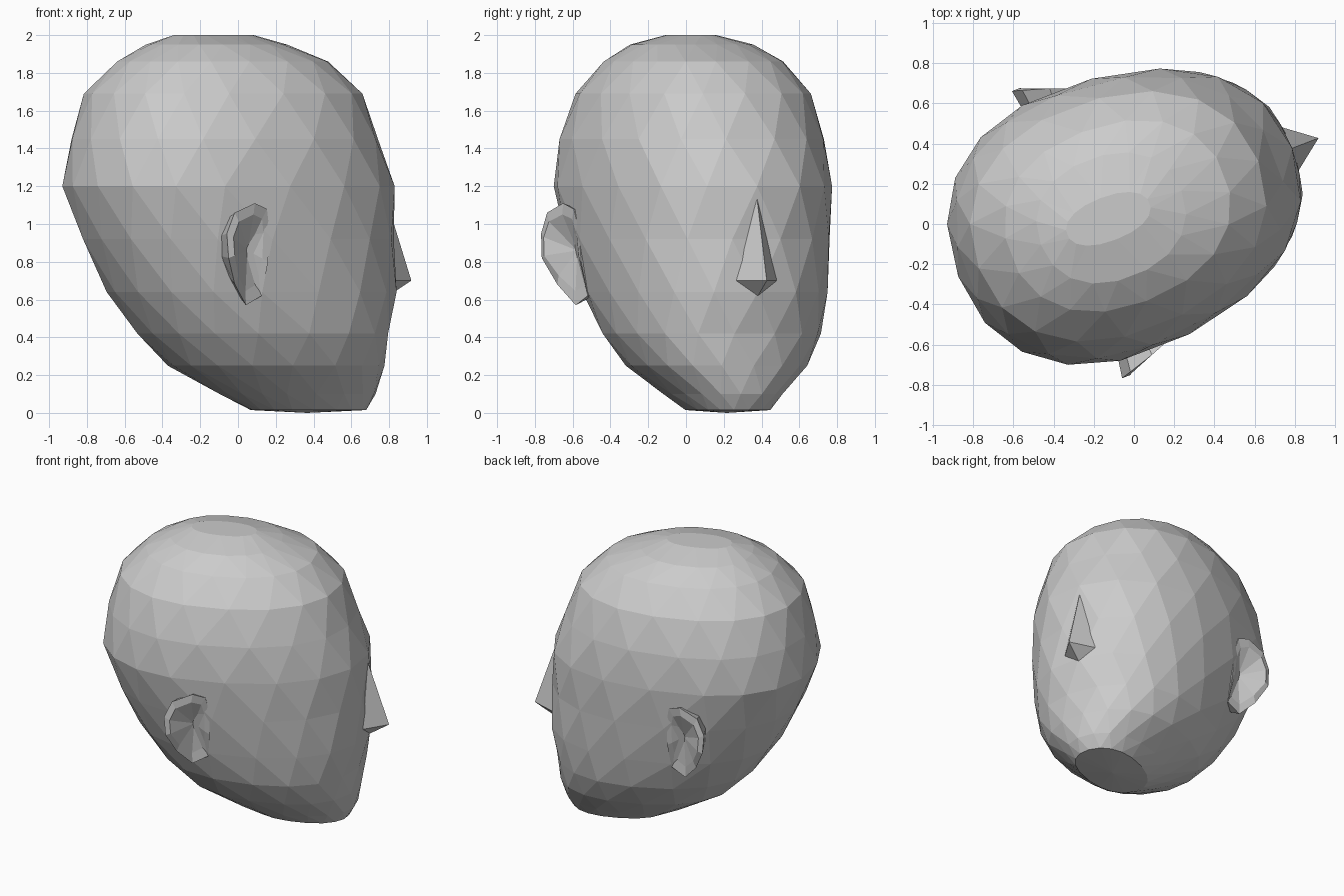
import bpy, bmesh, math
from mathutils import Matrix

if "Cube" in bpy.data.objects:
    bpy.data.objects.remove(bpy.data.objects["Cube"])

# The head looks along local +x, then is turned 21 degrees
PLACE = Matrix.Rotation(math.radians(21), 4, 'Z') @ Matrix.Translation((0, 0.07, 0))
SEG = 18


def finish(bm, name):
    bmesh.ops.recalc_face_normals(bm, faces=bm.faces)
    bm.transform(PLACE)
    me = bpy.data.meshes.new(name)
    bm.to_mesh(me)
    bm.free()
    ob = bpy.data.objects.new(name, me)
    bpy.context.collection.objects.link(ob)
    return ob


def bridge(bm, a, b):
    n = len(a)
    for i in range(n):
        bm.faces.new((a[i], a[(i + 1) % n], b[(i + 1) % n], b[i]))


def fan(bm, ring, co):
    c = bm.verts.new(co)
    for i in range(len(ring)):
        bm.faces.new((ring[i], ring[(i + 1) % len(ring)], c))


# Head: horizontal slices (z, back, front, half width, where widest)
SLICES = [
    (0.015, 0.11, 0.74, 0.20, 0.45), (0.10, -0.06, 0.79, 0.29, 0.36),
    (0.25, -0.34, 0.82, 0.45, 0.30), (0.42, -0.51, 0.84, 0.55, 0.22),
    (0.64, -0.67, 0.88, 0.61, 0.09), (0.92, -0.81, 0.87, 0.66, -0.03),
    (1.20, -0.91, 0.87, 0.69, -0.15), (1.45, -0.87, 0.78, 0.665, -0.13),
    (1.69, -0.80, 0.69, 0.585, -0.10), (1.86, -0.63, 0.51, 0.45, -0.08),
    (1.95, -0.47, 0.28, 0.31, -0.10), (2.0, -0.33, 0.11, 0.11, -0.11)]


def spow(x, e):
    return math.copysign(abs(x) ** e, x)


def slice_ring(bm, k, z, back, front, w, c):
    ring = []
    for i in range(SEG):
        t = 2 * math.pi * (i + 0.5 * (k % 2)) / SEG
        cu, sv = spow(math.cos(t), 0.9), spow(math.sin(t), 0.9)
        reach = front - c if cu > 0 else c - back
        ring.append(bm.verts.new((c + reach * cu, w * sv, z)))
    return ring


bm = bmesh.new()
rings = [slice_ring(bm, k, *s) for k, s in enumerate(SLICES)]
for k in range(len(rings) - 1):
    # staggered rings joined by triangles
    a, b = (rings[k], rings[k + 1]) if k % 2 == 0 else (rings[k + 1], rings[k])
    for i in range(SEG):
        j = (i + 1) % SEG
        bm.faces.new((a[i], a[j], b[i]))
        bm.faces.new((a[j], b[j], b[i]))
fan(bm, rings[0], (0.42, 0, 0))
bm.faces.new(rings[-1])
finish(bm, "head")

# Nose: tall wedge with a pointed tip
bm = bmesh.new()
top, left, right, tip, under, inner = [bm.verts.new(p) for p in (
    (0.865, 0, 1.14), (0.86, 0.115, 0.70), (0.86, -0.115, 0.70),
    (1.01, 0, 0.70), (0.88, 0, 0.62), (0.75, 0, 0.75))]
for f in ((top, left, tip), (top, tip, right), (left, under, tip), (tip, under, right),
          (top, inner, left), (top, right, inner), (left, inner, under), (under, inner, right)):
    bm.faces.new(f)
finish(bm, "nose")

# Ears: rim (forward, outward, z), sloped rim band and a hollow centre
RIM = [(-0.07, 0.68, 1.08), (-0.15, 0.71, 1.11), (-0.28, 0.75, 1.06),
       (-0.33, 0.765, 0.95), (-0.32, 0.765, 0.82), (-0.26, 0.70, 0.68),
       (-0.17, 0.63, 0.57), (-0.07, 0.60, 0.62), (-0.05, 0.645, 0.80), (-0.05, 0.66, 0.98)]


def make_ear(side, name):
    bm = bmesh.new()

    def ring(scale, depth, limit=9):
        return [bm.verts.new((-0.18 + (u + 0.18) * scale,
                              side * min(o - depth, limit),
                              0.87 + (z - 0.87) * scale)) for u, o, z in RIM]
    rim, lip, base = ring(1, 0), ring(0.75, 0.0), ring(0.8, 0.12, 0.58)
    bridge(bm, base, rim)
    bridge(bm, rim, lip)
    fan(bm, lip, (-0.16, side * 0.625, 0.86))
    bm.faces.new(base)
    finish(bm, name)


make_ear(1, "left_ear")
make_ear(-1, "right_ear")
